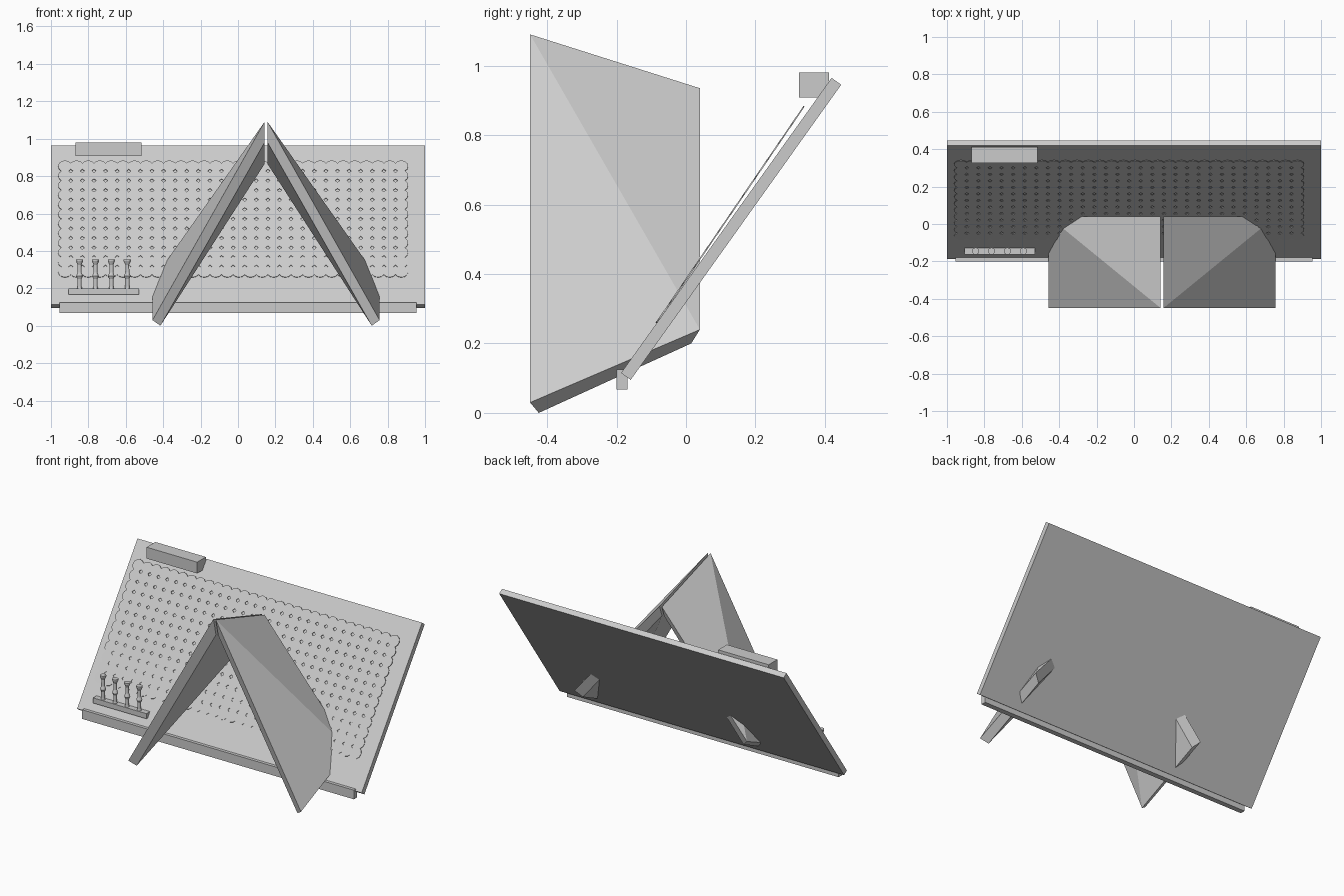
import bpy, bmesh, math
from mathutils import Matrix, Vector

cube = bpy.data.objects.get("Cube")
if cube:
    bpy.data.objects.remove(cube, do_unlink=True)

GREY = (0.6, 0.6, 0.6, 1)
mat = bpy.data.materials.new("plain grey")
mat.use_nodes = True
mat.diffuse_color = GREY
mat.node_tree.nodes["Principled BSDF"].inputs["Base Color"].default_value = GREY


def finish(name, bm):
    bmesh.ops.recalc_face_normals(bm, faces=bm.faces)
    mesh = bpy.data.meshes.new(name)
    bm.to_mesh(mesh)
    bm.free()
    mesh.materials.append(mat)
    obj = bpy.data.objects.new(name, mesh)
    bpy.context.collection.objects.link(obj)
    return obj


def box(name, low, high, tilt=0):
    """Box between two corners, or tilted about its own centre."""
    low, high = Vector(low), Vector(high)
    bm = bmesh.new()
    m = (Matrix.Translation((low + high) / 2) @ Matrix.Rotation(tilt, 4, "X")
         @ Matrix.Diagonal((*(high - low), 1)))
    bmesh.ops.create_cube(bm, size=1, matrix=m)
    return finish(name, bm)


# Sloping board, built flat about its centre and then tilted
mid, half = Vector((0, 0.13, 0.53)), Vector((1, 0.522, 0.017))
box("sloping_board", mid - half, mid + half, math.radians(54.5))

# Lip along the foot of the board, block at its head, shelf for the pegs
box("front_lip", (-0.955, -0.2, 0.067), (0.955, -0.168, 0.125))
box("top_block", (-0.87, 0.325, 0.908), (-0.515, 0.412, 0.98))
box("peg_shelf", (-0.905, -0.163, 0.167), (-0.53, -0.127, 0.2))

# Turned pegs standing on the shelf: (radius, height) profile
PROFILE = [(0.015, 0.19), (0.011, 0.21), (0.011, 0.25), (0.018, 0.265),
           (0.011, 0.285), (0.01, 0.325), (0.019, 0.345), (0.019, 0.354)]
for i in range(4):
    bm = bmesh.new()
    sides = 12
    rings = []
    for r, z in PROFILE:
        rings.append([bm.verts.new((-0.847 + 0.085 * i + r * math.cos(a), -0.145 + r * math.sin(a), z))
                      for a in (math.tau * k / sides for k in range(sides))])
    for lo, hi in zip(rings, rings[1:]):
        for k in range(sides):
            n = (k + 1) % sides
            bm.faces.new((lo[k], lo[n], hi[n], hi[k]))
    bm.faces.new(rings[0])
    bm.faces.new(rings[-1])
    finish(f"peg_{i + 1}", bm)

# Thin sheet of overlapping discs, slightly steeper than the board
bm = bmesh.new()
PITCH, RADIUS = 0.062, 0.037
sheet = Matrix.Translation((0, 0.34, 0.883)) @ Matrix.Rotation(math.radians(55.7), 4, "X")
for row in range(12):
    for col in range(30):
        place = Matrix.Translation((-0.925 + PITCH * col, -RADIUS - PITCH * row, 0))
        bmesh.ops.create_cone(bm, cap_ends=True, segments=12, radius1=RADIUS, radius2=RADIUS,
                              depth=0.004, matrix=sheet @ place)
finish("disc_sheet", bm)

# Two leaning wings: twisted slabs mirrored about the ridge
RIDGE = 0.15
OUTER = [(0.008, -0.449, 1.09), (0.008, 0.04, 0.935), (0.607, 0.04, 0.24), (0.607, -0.449, 0.03)]
INNER = [(0.008, -0.424, 0.98), (0.008, 0.015, 0.865), (0.565, 0.015, 0.2), (0.565, -0.424, 0)]
for name, side in (("left_wing", 1), ("right_wing", -1)):
    bm = bmesh.new()
    o, n = ([bm.verts.new((RIDGE + side * x, y, z)) for x, y, z in pts] for pts in (OUTER, INNER))
    # outer skin folds one way, inner skin the other
    for tri in ((o[0], o[1], o[2]), (o[0], o[2], o[3]), (n[0], n[1], n[3]), (n[1], n[2], n[3])):
        bm.faces.new(tri)
    for k in range(4):
        j = (k + 1) % 4
        bm.faces.new((o[k], o[j], n[j], n[k]))
    finish(name, bm)
